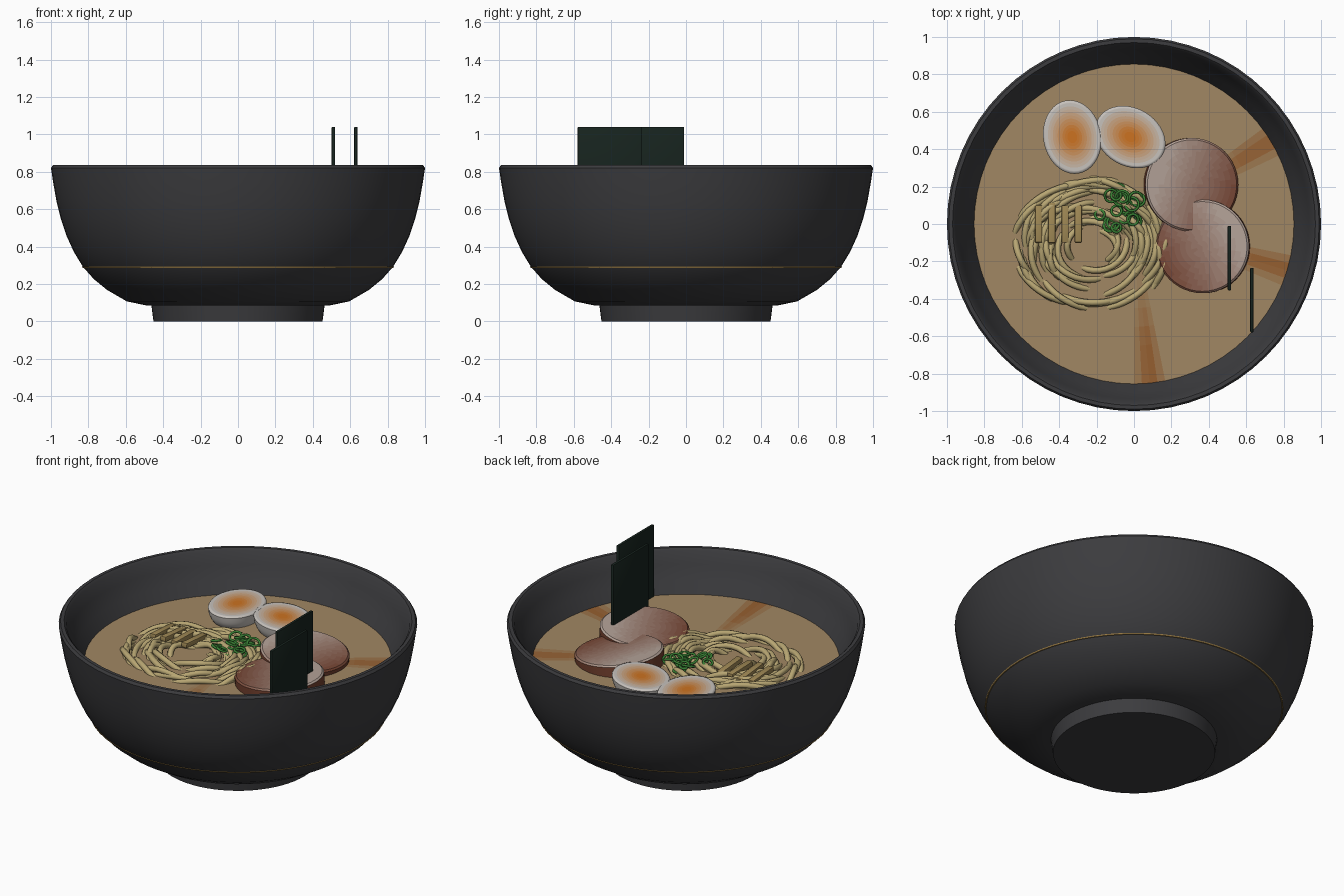
import bpy, bmesh, math, random
from mathutils import Vector

if "Cube" in bpy.data.objects:
    bpy.data.objects.remove(bpy.data.objects["Cube"])
random.seed(4)


def lin(c):
    return [(v / 12.92 if v < 0.04 else ((v + 0.055) / 1.055) ** 2.4) for v in c]


def material(name, rgb):
    m = bpy.data.materials.new(name)
    m.diffuse_color = (*lin(rgb), 1)
    m.use_nodes = True
    m.node_tree.nodes["Principled BSDF"].inputs["Base Color"].default_value = m.diffuse_color
    return m


def palette(name, a, b, n=10):
    return [material(f"{name}_{i}", [p + (q - p) * i / (n - 1) for p, q in zip(a, b)])
            for i in range(n)]


def finish(ob, angle=35):
    for p in ob.data.polygons:
        p.use_smooth = True
    ob.data.set_sharp_from_angle(angle=math.radians(angle))
    return ob


def lathe(name, profile, segs, mats, tone=None, loc=(0, 0, 0), rot=(0, 0, 0), scale=(1, 1, 1), angle=35):
    """Spin a profile; tone(centre) in 0..1 picks each face's material."""
    bm = bmesh.new()
    rings = []
    for r, z in profile:
        if r == 0:
            rings.append([bm.verts.new((0, 0, z))] * segs)
        else:
            rings.append([bm.verts.new((r * math.cos(2 * math.pi * i / segs),
                                        r * math.sin(2 * math.pi * i / segs), z)) for i in range(segs)])
    for a, b in zip(rings, rings[1:]):
        for i in range(segs):
            j = (i + 1) % segs
            f = bm.faces.new(list(dict.fromkeys((a[i], a[j], b[j], b[i]))))
            if tone:
                t = min(1, max(0, tone(f.calc_center_median())))
                f.material_index = round(t * (len(mats) - 1))
    bmesh.ops.recalc_face_normals(bm, faces=bm.faces)
    me = bpy.data.meshes.new(name)
    bm.to_mesh(me)
    bm.free()
    for m in mats:
        me.materials.append(m)
    ob = bpy.data.objects.new(name, me)
    ob.location, ob.rotation_euler, ob.scale = loc, rot, scale
    bpy.context.collection.objects.link(ob)
    return finish(ob, angle)


def tubes(name, paths, radius, mat, cyclic=False):
    """One mesh made of round strands along the given paths."""
    cu = bpy.data.curves.new(name, 'CURVE')
    cu.dimensions = '3D'
    cu.bevel_depth, cu.bevel_resolution, cu.use_fill_caps = radius, 2, True
    for path in paths:
        sp = cu.splines.new('POLY')
        sp.points.add(len(path) - 1)
        sp.use_cyclic_u = cyclic
        for p, co in zip(sp.points, path):
            p.co = (*co, 1)
    tmp = bpy.data.objects.new(name + "_path", cu)
    bpy.context.collection.objects.link(tmp)
    bpy.context.view_layer.update()
    me = bpy.data.meshes.new_from_object(tmp.evaluated_get(bpy.context.evaluated_depsgraph_get()))
    bpy.data.objects.remove(tmp)
    me.materials.clear()
    me.materials.append(mat)
    ob = bpy.data.objects.new(name, me)
    bpy.context.collection.objects.link(ob)
    return finish(ob, 50)


def box(name, loc, size, mat, rot=(0, 0, 0), bevel=0.005):
    bm = bmesh.new()
    bmesh.ops.create_cube(bm, size=1)
    bmesh.ops.scale(bm, vec=size, verts=bm.verts)
    bmesh.ops.bevel(bm, geom=bm.edges[:], offset=bevel, segments=2, affect='EDGES', profile=0.5)
    me = bpy.data.meshes.new(name)
    bm.to_mesh(me)
    bm.free()
    me.materials.append(mat)
    ob = bpy.data.objects.new(name, me)
    ob.location, ob.rotation_euler = loc, rot
    bpy.context.collection.objects.link(ob)
    return finish(ob, 40)


SOUP = 0.60

# Bowl with solid foot and a thin gilt line
glaze = material("dark_glaze", (0.235, 0.235, 0.245))
lathe("bowl", [(0, 0.07), (0.49, 0.085), (0.595, 0.107), (0.70, 0.168), (0.77, 0.225), (0.828, 0.29),
               (0.877, 0.37), (0.918, 0.46), (0.948, 0.55), (0.97, 0.64), (0.988, 0.74), (1.0, 0.82),
               (0.99, 0.835), (0.97, 0.835), (0.958, 0.822), (0.935, 0.75), (0.895, 0.67), (0.855, 0.60),
               (0.79, 0.47), (0.68, 0.33), (0.5, 0.22), (0, 0.16)], 64, [glaze])
lathe("foot", [(0, 0), (0.452, 0), (0.465, 0.10), (0, 0.10)], 64, [glaze])
lathe("gilt_line", [(0.815, 0.286), (0.830, 0.286), (0.833, 0.292), (0.815, 0.292), (0.815, 0.286)], 64,
      [material("gilt", (0.62, 0.50, 0.28))])

# Broth with three streaks of oil
def oil(c):
    a = math.degrees(math.atan2(c.y, c.x))
    near = max(max(0, 1 - abs(a - s) / 7) for s in (-84, -16.5, 31))
    return near * min(1, max(0, (c.xy.length - 0.25) / 0.4))

lathe("broth", [(0, SOUP)] + [(r, SOUP) for r in (0.25, 0.35, 0.45, 0.55, 0.65, 0.75, 0.858)], 128,
      palette("broth", (0.63, 0.53, 0.39), (0.58, 0.35, 0.16)), oil)

# Egg halves, yolk fading to white
egg_mats = palette("egg", (0.80, 0.45, 0.13), (0.78, 0.76, 0.74), 14)
egg_profile = [(0, 0)] + [(i / 12, 0) for i in range(1, 12)] + [(0.97, 0), (1, -0.008)]
egg_profile += [(math.cos(t * math.pi / 16), -0.008 - 0.14 * math.sin(t * math.pi / 16)) for t in range(1, 8)]
egg_profile.append((0, -0.148))
for i, (x, y, turn) in enumerate([(-0.33, 0.465, 100), (-0.02, 0.465, -30)]):
    lathe(f"egg_half_{i + 1}", egg_profile, 40, egg_mats,
          lambda c: (c.xy.length - 0.15) / 0.75 if c.z > -0.004 else 1,
          (x, y, 0.68), (0, 0, math.radians(turn)), (0.198, 0.155, 1))

# Pork slices, leaning against each other
pork_mats = palette("pork", (0.71, 0.64, 0.60), (0.45, 0.25, 0.18), 14)
pork_profile = [(0, 0)] + [(0.03 * i, 0) for i in range(1, 9)] + [(0.25, -0.008), (0.25, -0.09), (0, -0.09)]
for i, (x, y, z, tilt, d) in enumerate([(0.31, 0.21, 0.657, 0.11, (1, -0.35)),
                                        (0.365, -0.12, 0.66, -0.07, (-0.9, -0.5))]):
    lathe(f"pork_slice_{i + 1}", pork_profile, 48, pork_mats,
          lambda c, d=d: 0.4 + 2.2 * (c.x * d[0] + c.y * d[1]) if c.z > -0.01 else 1,
          (x, y, z), (0, tilt, 0))

# Seaweed sheets
seaweed = material("seaweed", (0.09, 0.14, 0.12))
for i, (x, y) in enumerate([(0.51, -0.182), (0.63, -0.407)]):
    box(f"seaweed_sheet_{i + 1}", (x, y, 0.795), (0.018, 0.345, 0.49), seaweed)

# Bamboo shoot strips
bamboo = material("bamboo", (0.62, 0.53, 0.33))
for i, (x, y, length) in enumerate([(-0.51, 0.0, 0.20), (-0.44, 0.005, 0.215),
                                    (-0.368, 0.0, 0.20), (-0.298, 0.0, 0.20)]):
    box(f"bamboo_strip_{i + 1}", (x, y, 0.635), (0.038, length, 0.03), bamboo,
        (random.uniform(-0.12, 0.12), 0, 0))

# Noodle nest: short arcs swirling round a centre, ends dipping into the broth
strands = []
for i in range(85):
    ring = 0.10 + 0.29 * math.sqrt(random.random())
    start = random.uniform(0, 2 * math.pi)
    sweep = random.uniform(0.22, 0.36) / max(ring, 0.16)
    drift = random.uniform(-0.06, 0.06)
    lift = random.uniform(0.025, 0.05)
    path = []
    for k in range(11):
        t = k / 10
        a, r = start + sweep * t, ring + drift * (t - 0.5)
        path.append((-0.23 + 1.05 * r * math.cos(a), -0.12 + 0.9 * r * math.sin(a),
                     SOUP - 0.015 + lift * math.sin(math.pi * t)))
    strands.append(path)
tubes("noodles", strands, 0.017, material("noodle", (0.72, 0.65, 0.45)))

# Spring onion rings
rings = []
for i in range(22):
    a, d = random.uniform(0, 2 * math.pi), 0.12 * math.sqrt(random.random())
    c = Vector((-0.09 + 1.05 * d * math.cos(a), 0.09 + d * math.sin(a), random.uniform(0.62, 0.65)))
    r, tx, ty = random.uniform(0.024, 0.04), random.uniform(-0.4, 0.4), random.uniform(-0.4, 0.4)
    rings.append([c + r * Vector((math.cos(t), math.sin(t), tx * math.cos(t) + ty * math.sin(t)))
                  for t in (2 * math.pi * k / 16 for k in range(16))])
tubes("spring_onion", rings, 0.007, material("spring_onion", (0.22, 0.50, 0.20)), True)
